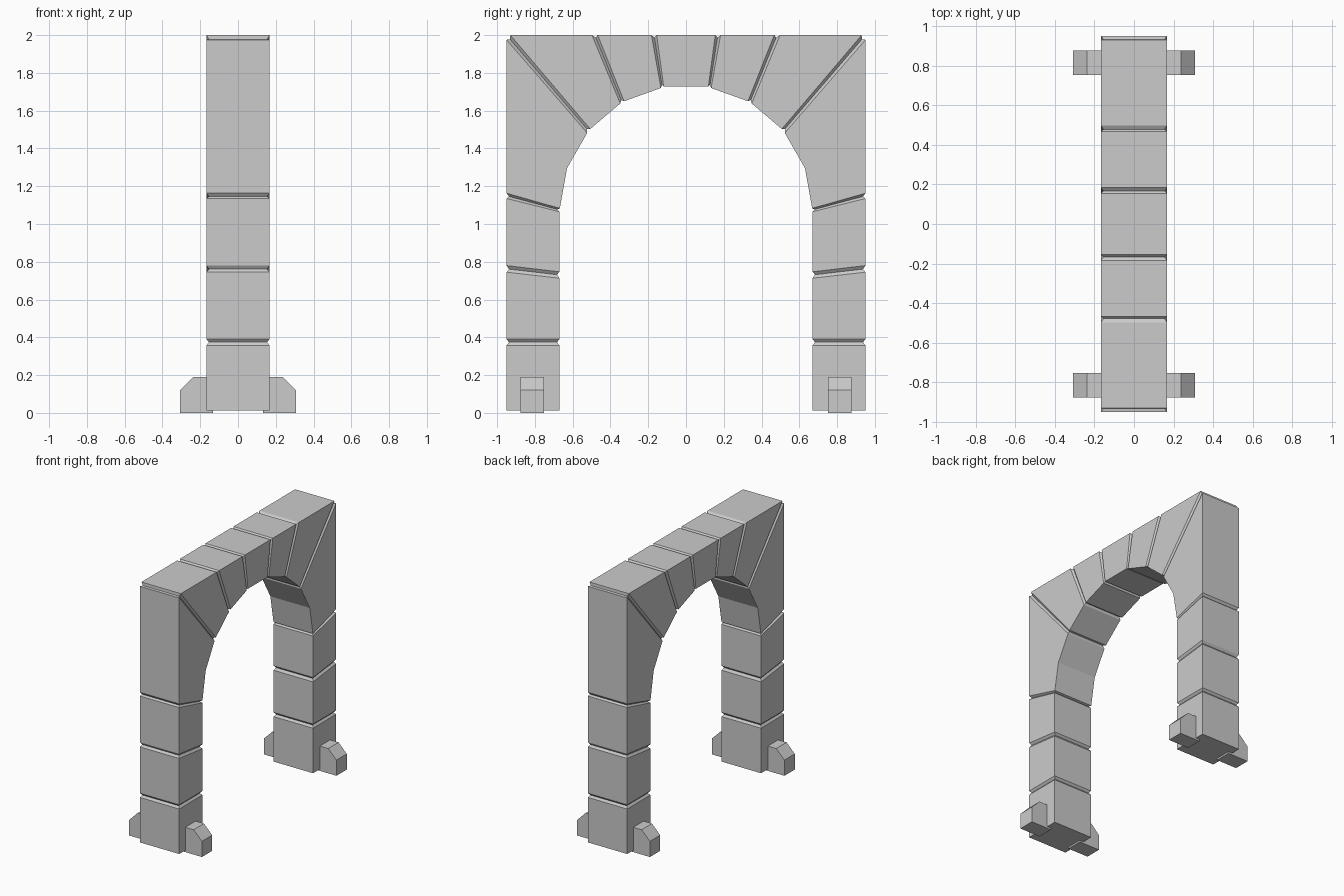
import bpy, bmesh
from mathutils import Vector

if "Cube" in bpy.data.objects:
    bpy.data.objects.remove(bpy.data.objects["Cube"])

W = 0.167      # half thickness of the arch
INSET = 0.013  # depth of the chamfer at each joint


def finish(name, bm):
    bmesh.ops.recalc_face_normals(bm, faces=bm.faces)
    me = bpy.data.meshes.new(name)
    bm.to_mesh(me)
    bm.free()
    ob = bpy.data.objects.new(name, me)
    bpy.context.collection.objects.link(ob)
    return ob


def prism(bm, pts, skip=()):
    """Closed prism from paired vertices; edges listed in skip stay open."""
    a = [bm.verts.new(p) for p, q in pts]
    b = [bm.verts.new(q) for p, q in pts]
    bm.faces.new(a)
    bm.faces.new(b[::-1])
    n = len(a)
    for i in range(n):
        j = (i + 1) % n
        if i not in skip:
            bm.faces.new((a[i], a[j], b[j], b[i]))
    return a, b


def cap(bm, a, b, i, j, mid):
    """Chamfered joint end: sloping rim from the block to an inset cap."""
    o, k = Vector(mid[0]), Vector(mid[1])
    d = (k - o).normalized() * INSET
    o, k, w = o + d, k - d, W - INSET
    ring = [a[i], a[j], b[j], b[i]]
    end = [bm.verts.new(c) for c in
           ((-w, *o), (-w, *k), (w, *k), (w, *o))]
    bm.faces.new(end)
    for m in range(4):
        n = (m + 1) % 4
        bm.faces.new((ring[m], ring[n], end[n], end[m]))


def stone(name, lower, upper, curve=(), mid_lo=None, mid_hi=None, side=1):
    """Stone between two joints, each given as (outer, inner) y-z points."""
    flip = lambda p: (p[0] * side, p[1])
    prof = [flip(p) for p in (lower[0], lower[1], *curve, upper[1], upper[0])]
    n = len(prof)
    bm = bmesh.new()
    skip = {n - 2} | ({0} if mid_lo else set())
    a, b = prism(bm, [((-W, *p), (W, *p)) for p in prof], skip)
    if mid_lo:
        cap(bm, a, b, 0, 1, [flip(p) for p in mid_lo])
    cap(bm, a, b, n - 1, n - 2, [flip(p) for p in mid_hi])
    finish(name, bm)


def middle(j):
    return [tuple((Vector(p) + Vector(q)) / 2) for p, q in zip(*j)]


# Joints from the foot up: edge of the stone below, edge of the stone above
joints = [
    (((.95, .358), (.67, .358)), ((.95, .39), (.67, .39))),
    (((.95, .745), (.67, .713)), ((.95, .78), (.67, .747))),
    (((.95, 1.135), (.67, 1.065)), ((.95, 1.163), (.668, 1.083))),
    (((.95, 1.975), (.523, 1.482)), ((.93, 2.0), (.507, 1.503))),
    (((.498, 2.0), (.348, 1.638)), ((.467, 2.0), (.328, 1.65))),
    (((.183, 2.0), (.133, 1.72)), ((.155, 2.0), (.118, 1.727))),
]
names = ["base_stone", "lower_pier_stone", "upper_pier_stone",
         "corner_stone", "haunch_stone"]
names.insert(3, names.pop(3))
base = ((.95, .013), (.67, .013))

for side, label in ((1, "back"), (-1, "front")):
    # Pier and arch stones
    lower, mid_lo = base, None
    for i, j in enumerate(joints):
        name = (names + ["inner_arch_stone"])[i]
        curve = [(.63, 1.295)] if name == "corner_stone" else []
        stone(f"{label}_{name}", lower, j[0], curve, mid_lo, middle(j), side)
        lower, mid_lo = j[1], middle(j)

    # Chamfered feet on both faces of each pier
    for sx, face in ((1, "right"), (-1, "left")):
        prof = [(.133, 0), (.308, 0), (.308, .12), (.238, .19), (.133, .19)]
        bm = bmesh.new()
        prism(bm, [((x * sx, .752 * side, z), (x * sx, .877 * side, z))
                   for x, z in prof])
        finish(f"{label}_{face}_foot", bm)

# Keystone at the crown
last = joints[-1]
mirror = lambda s: [(-y, z) for y, z in s]
stone("keystone", last[1], mirror(last[1]), (), middle(last),
      mirror(middle(last)))
